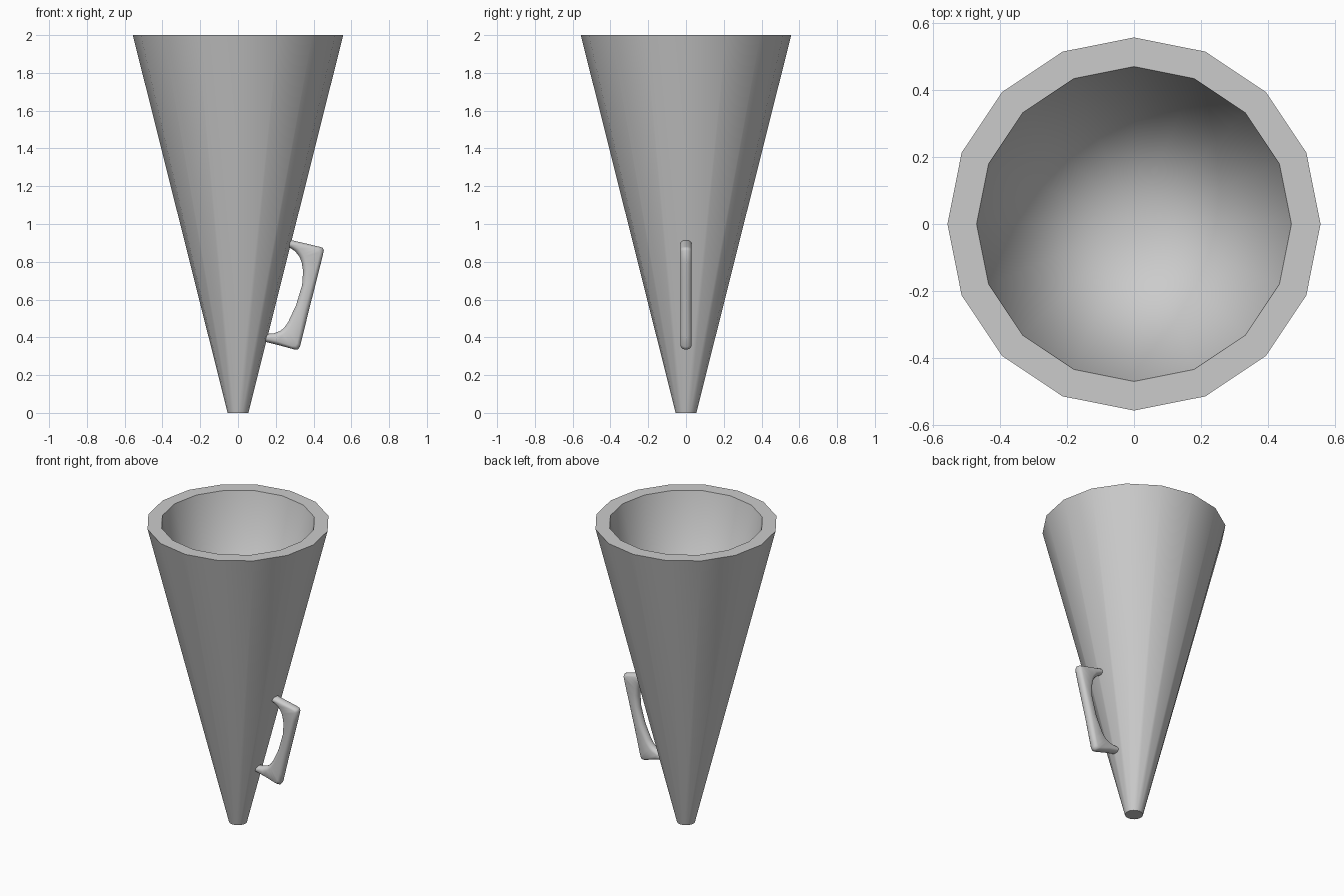
import bpy, bmesh, math

if "Cube" in bpy.data.objects:
    bpy.data.objects.remove(bpy.data.objects["Cube"])

def finish(bm, name, angle):
    bmesh.ops.recalc_face_normals(bm, faces=bm.faces[:])
    me = bpy.data.meshes.new(name)
    bm.to_mesh(me)
    bm.free()
    ob = bpy.data.objects.new(name, me)
    bpy.context.collection.objects.link(ob)
    bpy.ops.object.select_all(action='DESELECT')
    ob.select_set(True)
    bpy.context.view_layer.objects.active = ob
    bpy.ops.object.shade_smooth_by_angle(angle=math.radians(angle))
    return ob

def bridge(bm, a, b):
    n = len(a)
    for i in range(n):
        bm.faces.new((a[i], a[(i + 1) % n], b[(i + 1) % n], b[i]))

# Hollow 16-sided cone: foot, outer rim, inner rim, then inner apex
SIDES = 16
bm = bmesh.new()
rings = []
for r, z in [(0.055, 0), (0.557, 2), (0.47, 2)]:
    rings.append([bm.verts.new((r * math.cos(math.tau * i / SIDES),
                                r * math.sin(math.tau * i / SIDES), z))
                  for i in range(SIDES)])
bm.faces.new(rings[0])
bridge(bm, rings[0], rings[1])
bridge(bm, rings[1], rings[2])
apex = bm.verts.new((0, 0, 0.12))
for i in range(SIDES):
    bm.faces.new((rings[2][i], rings[2][(i + 1) % SIDES], apex))
finish(bm, "cone_body", 35)

# Handle: rounded cross-sections spanning inner edge to outer edge (x, z)
stations = [
    ((0.255, 0.877), (0.255, 0.920)),
    ((0.280, 0.871), (0.290, 0.913)),
    ((0.302, 0.855), (0.360, 0.897)),
    ((0.318, 0.836), (0.430, 0.880)),
    ((0.328, 0.820), (0.449, 0.874)),
    ((0.337, 0.795), (0.455, 0.860)),
    ((0.344, 0.750), (0.440, 0.795)),
    ((0.339, 0.677), (0.417, 0.705)),
    ((0.307, 0.571), (0.378, 0.550)),
    ((0.265, 0.481), (0.342, 0.405)),
    ((0.248, 0.457), (0.328, 0.350)),
    ((0.236, 0.444), (0.318, 0.335)),
    ((0.222, 0.434), (0.300, 0.335)),
    ((0.190, 0.422), (0.220, 0.357)),
    ((0.150, 0.418), (0.155, 0.373)),
    ((0.125, 0.418), (0.125, 0.380)),
]
SEG = 16
HALF_WIDTH = 0.03
bm = bmesh.new()
rings = []
for (xi, zi), (xo, zo) in stations:
    length = math.hypot(xo - xi, zo - zi)
    cap = min(HALF_WIDTH, length / 2)
    ring = []
    for k in range(SEG):
        a = math.tau * (k + 0.5) / SEG
        c, s = math.cos(a), math.sin(a)
        # stadium-shaped section with round inner and outer edges
        d = length / 2 + math.copysign(length / 2 - cap, c) + cap * c
        t = d / length
        ring.append(bm.verts.new((xi + (xo - xi) * t, HALF_WIDTH * s,
                                  zi + (zo - zi) * t)))
    rings.append(ring)
for a, b in zip(rings, rings[1:]):
    bridge(bm, a, b)
bm.faces.new(rings[0])
bm.faces.new(rings[-1])
finish(bm, "handle", 60)
